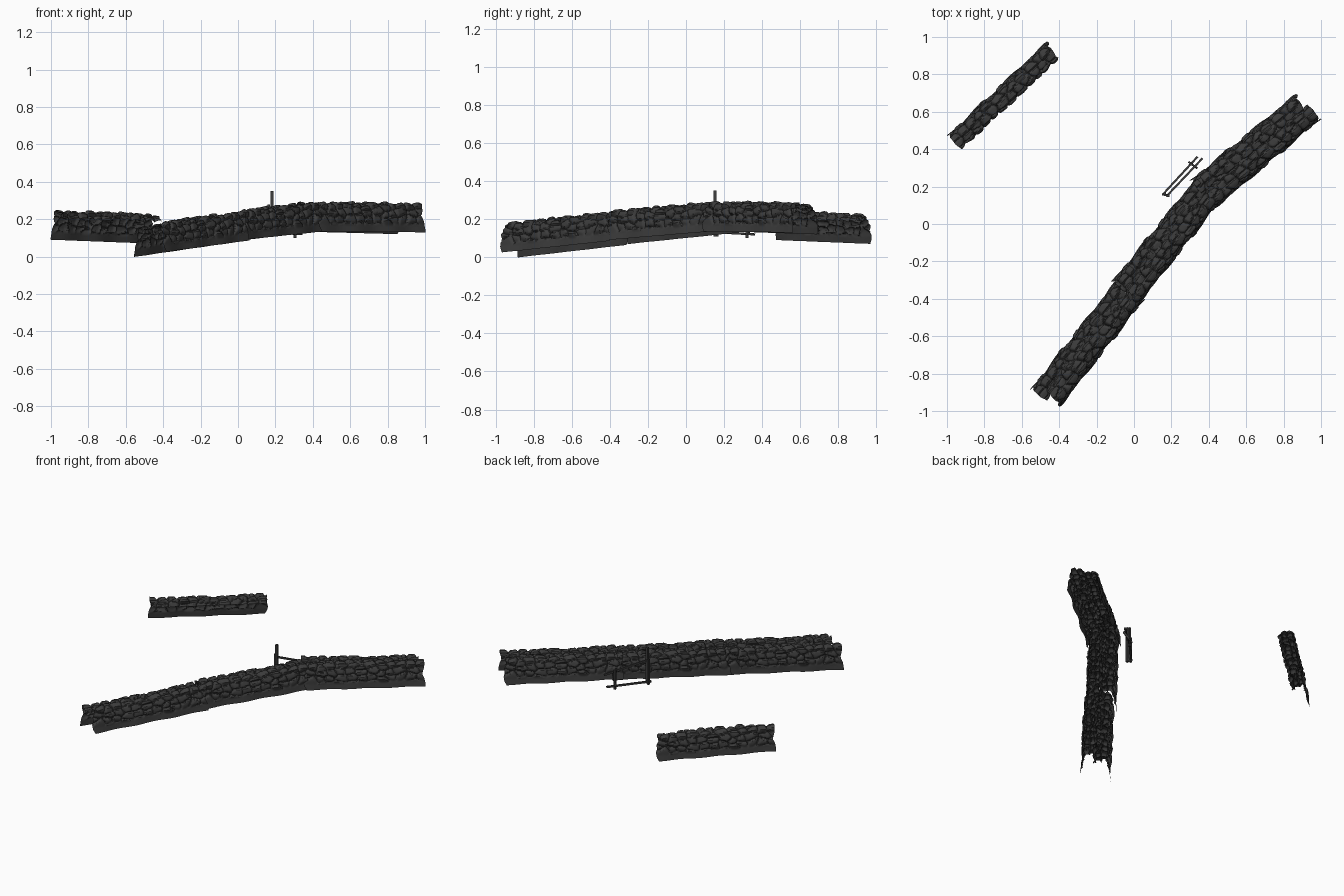
import bpy, bmesh, math, random
from mathutils import Vector

if "Cube" in bpy.data.objects:
    bpy.data.objects.remove(bpy.data.objects["Cube"])

random.seed(4)

stone = bpy.data.materials.new("dark_stone")
stone.diffuse_color = (0.045, 0.045, 0.045, 1)
stone.use_nodes = True
stone.node_tree.nodes["Principled BSDF"].inputs["Base Color"].default_value = stone.diffuse_color

# Half-wall section: (offset from outer foot, height); open at the back and below
PROFILE = [Vector(p) for p in ((0.0, 0.0), (-0.006, 0.05), (-0.012, 0.10), (-0.024, 0.135),
                               (-0.055, 0.146), (-0.088, 0.142), (-0.103, 0.115))]
NU, NV = 150, 36
CW, CH = 0.062, 0.042          # typical stone width and height

# One jittered stone per cell: centre x, centre y, bulge, tilt
STONES = {(i, j): (i + random.uniform(0.1, 0.9), j + random.uniform(0.15, 0.85),
                   random.uniform(-1, 1), random.uniform(-1, 1))
          for i in range(-2, 15) for j in range(-2, 10)}
# Raggedness of the two ends, per row
RAGGED = [[random.uniform(-1, 1) for _ in range(NV // 4 + 2)] for _ in range(2)]


def section(t):
    """Point, normal and arc length at fraction t along the section."""
    lens = [(q - p).length for p, q in zip(PROFILE, PROFILE[1:])]
    s = d = t * sum(lens)
    for k, l in enumerate(lens):
        if d <= l or k == len(lens) - 1:
            p, q = PROFILE[k], PROFILE[k + 1]
            tan = (q - p).normalized()
            return p.lerp(q, d / l), Vector((tan.y, -tan.x)), s
        d -= l


def smooth_normal(t):
    n = Vector((0, 0))
    for k in (-0.08, -0.04, 0, 0.04, 0.08):
        n += section(min(1, max(0, t + k)))[1]
    return n.normalized()


def stone_relief(u, s):
    """Rounded stones separated by cracks, each with its own bulge and tilt."""
    x, y = u / CW, s / CH
    ci, cj = math.floor(x), math.floor(y)
    near = []
    for i in range(ci - 1, ci + 2):
        for j in range(cj - 1, cj + 2):
            st = STONES.get((i, j))
            if st:
                near.append((math.hypot(x - st[0], y - st[1]), st))
    near.sort()
    (d0, st), (d1, _) = near[:2]
    crack = min(1, (d1 - d0) / 0.4)
    return 0.017 * math.sqrt(crack) + 0.006 * st[2] + 0.006 * st[3] * (x - st[0]) - 0.009


def finish(name, bm):
    me = bpy.data.meshes.new(name)
    bm.to_mesh(me)
    bm.free()
    ob = bpy.data.objects.new(name, me)
    bpy.context.collection.objects.link(ob)
    me.materials.append(stone)
    bpy.ops.object.select_all(action='DESELECT')
    ob.select_set(True)
    bpy.context.view_layer.objects.active = ob
    bpy.ops.object.shade_smooth_by_angle(angle=math.radians(35))
    return ob


def wall(name, a, b):
    """Wall half whose outer foot runs from a to b, stone face on the right."""
    a, b = Vector(a), Vector(b)
    run = b - a
    length = run.to_2d().length
    out = Vector((run.y, -run.x, 0)).normalized()
    bm = bmesh.new()
    rows = []
    for j in range(NV + 1):
        t = j / NV
        p, _, s = section(t)
        n = smooth_normal(t)
        amp = min(1, max(0, (s - 0.035) / 0.025))      # plain skirt at the foot
        row = []
        for i in range(NU + 1):
            f = i / NU
            d = amp * stone_relief(f * length, s)
            wave = 0.005 * math.sin(f * length * 26 + 1)
            edge = max(0, 1 - min(f, 1 - f) / 0.05)    # ragged ends
            side = RAGGED[f > 0.5]
            k, r = divmod(j, 4)
            jag = edge * 0.015 * (side[k] * (1 - r / 4) + side[k + 1] * r / 4)
            co = a + run * (f + jag / length)
            co += out * (p.x + n.x * d + wave * (1 - t))
            co.z += p.y + n.y * d * 1.3
            row.append(bm.verts.new(co))
        rows.append(row)
    for r0, r1 in zip(rows, rows[1:]):
        for i in range(NU):
            bm.faces.new((r0[i], r0[i + 1], r1[i + 1], r1[i]))   # faces outwards
    return finish(name, bm)


def beam(name, p, q, w):
    """Square timber from p to q."""
    p, q = Vector(p), Vector(q)
    bm = bmesh.new()
    bmesh.ops.create_cube(bm, size=1)
    bmesh.ops.scale(bm, vec=(w, w, (q - p).length), verts=bm.verts)
    rot = (q - p).to_track_quat('Z', 'Y').to_matrix()
    bmesh.ops.rotate(bm, matrix=rot, verts=bm.verts)
    bmesh.ops.translate(bm, vec=(p + q) / 2, verts=bm.verts)
    return finish(name, bm)


# Long double wall: three stretches, two halves back to back
wall("wall_near_1", (-0.39, -0.97, 0.025), (0.05, -0.41, 0.085))
wall("wall_near_2", (0.03, -0.42, 0.09), (0.46, 0.12, 0.135))
wall("wall_near_3", (0.44, 0.09, 0.135), (0.99, 0.555, 0.13))
wall("wall_far_1", (-0.10, -0.31, 0.065), (-0.545, -0.875, 0.0))
wall("wall_far_2", (0.36, 0.28, 0.13), (-0.11, -0.30, 0.07))
wall("wall_far_3", (0.86, 0.69, 0.12), (0.31, 0.24, 0.135))
# Short detached single wall
wall("wall_short", (-0.47, 0.97, 0.07), (-0.99, 0.48, 0.09))

# Broken gate beside the wall
beam("gate_post_tall", (0.182, 0.152, 0.11), (0.182, 0.152, 0.35), 0.014)
beam("gate_post_tall_back", (0.165, 0.165, 0.11), (0.165, 0.165, 0.28), 0.013)
beam("gate_post_short", (0.305, 0.32, 0.10), (0.305, 0.32, 0.23), 0.014)
beam("gate_rail_diagonal", (0.18, 0.155, 0.265), (0.365, 0.35, 0.19), 0.011)
beam("gate_rail_low", (0.165, 0.17, 0.13), (0.34, 0.36, 0.12), 0.011)
beam("gate_tie", (0.15, 0.16, 0.13), (0.19, 0.15, 0.13), 0.012)
beam("gate_tie_end", (0.295, 0.33, 0.125), (0.335, 0.30, 0.20), 0.011)
